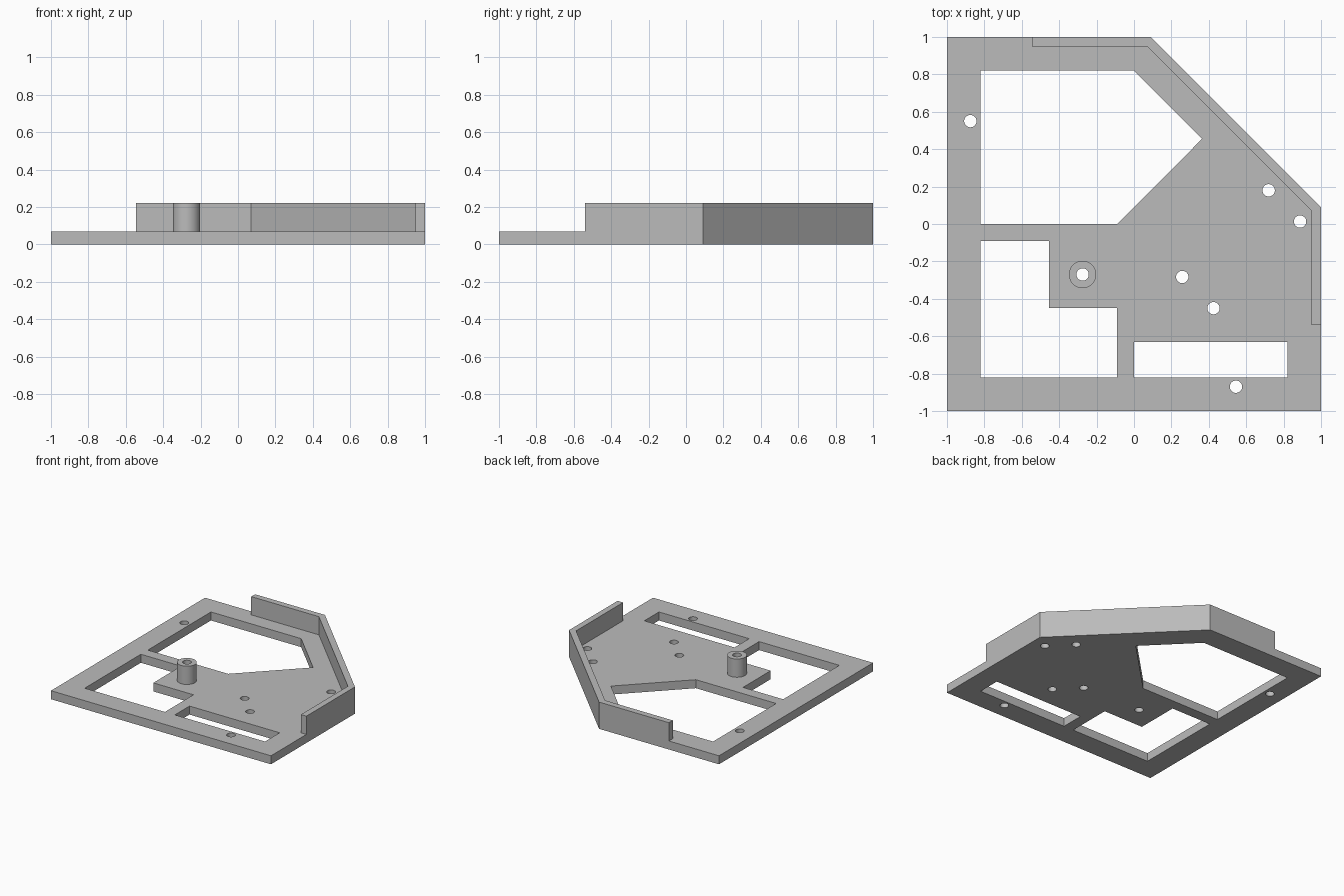
import bpy, bmesh, math
from mathutils import Vector

cube = bpy.data.objects.get("Cube")
if cube:
    bpy.data.objects.remove(cube, do_unlink=True)

grey = bpy.data.materials.new("plain grey")
grey.use_nodes = True
grey.diffuse_color = (0.5, 0.5, 0.5, 1)
grey.node_tree.nodes["Principled BSDF"].inputs["Base Color"].default_value = grey.diffuse_color

PLATE_TOP, RIM_TOP = 0.07, 0.22
HOLE_RADIUS, BOSS_RADIUS = 0.033, 0.073


def circle(centre, radius, sides=48):
    steps = [math.tau * i / sides for i in range(sides)]
    return [(centre[0] + radius * math.cos(a), centre[1] + radius * math.sin(a)) for a in steps]


def extruded_part(name, loops, bottom, top):
    """Fill an outline with openings, then raise it into a solid."""
    bm = bmesh.new()
    edges = []
    for loop in loops:
        verts = [bm.verts.new((x, y, bottom)) for x, y in loop]
        edges += [bm.edges.new((v, verts[i - 1])) for i, v in enumerate(verts)]
    bmesh.ops.triangle_fill(bm, use_beauty=True, edges=edges, normal=Vector((0, 0, 1)))
    raised = bmesh.ops.extrude_face_region(bm, geom=bm.faces[:], use_keep_orig=True)
    bmesh.ops.translate(bm, vec=(0, 0, top - bottom),
                        verts=[g for g in raised["geom"] if isinstance(g, bmesh.types.BMVert)])
    bmesh.ops.recalc_face_normals(bm, faces=bm.faces[:])
    mesh = bpy.data.meshes.new(name)
    bm.to_mesh(mesh)
    bm.free()
    mesh.materials.append(grey)
    part = bpy.data.objects.new(name, mesh)
    bpy.context.collection.objects.link(part)
    bpy.ops.object.select_all(action="DESELECT")
    part.select_set(True)
    bpy.context.view_layer.objects.active = part
    bpy.ops.object.shade_smooth_by_angle(angle=math.radians(30))
    return part


# Base plate: clipped square with three windows and round screw holes
outline = [(-1, -1), (1, -1), (1, 0.09), (0.09, 1), (-1, 1)]
angled_window = [(-0.82, 0), (-0.09, 0), (0.364, 0.455), (0, 0.82), (-0.82, 0.82)]
stepped_window = [(-0.82, -0.82), (-0.09, -0.82), (-0.09, -0.45),
                  (-0.455, -0.45), (-0.455, -0.09), (-0.82, -0.09)]
slot_window = [(0, -0.82), (0.82, -0.82), (0.82, -0.63), (0, -0.63)]
boss_centre = (-0.275, -0.27)
hole_centres = [(-0.875, 0.55), (0.72, 0.18), (0.888, 0.013), (0.258, -0.283),
                (0.425, -0.45), (0.545, -0.87), boss_centre]
holes = [circle(c, HOLE_RADIUS) for c in hole_centres]
extruded_part("base_plate", [outline, angled_window, stepped_window, slot_window] + holes, 0, PLATE_TOP)

# Raised rim along the clipped corner
rim = [(-0.545, 1), (0.09, 1), (1, 0.09), (1, -0.54),
       (0.95, -0.54), (0.95, 0.07), (0.07, 0.95), (-0.545, 0.95)]
extruded_part("corner_rim", [rim], PLATE_TOP, RIM_TOP)

# Hollow screw boss
extruded_part("screw_boss", [circle(boss_centre, BOSS_RADIUS), circle(boss_centre, HOLE_RADIUS)],
              PLATE_TOP, RIM_TOP)
